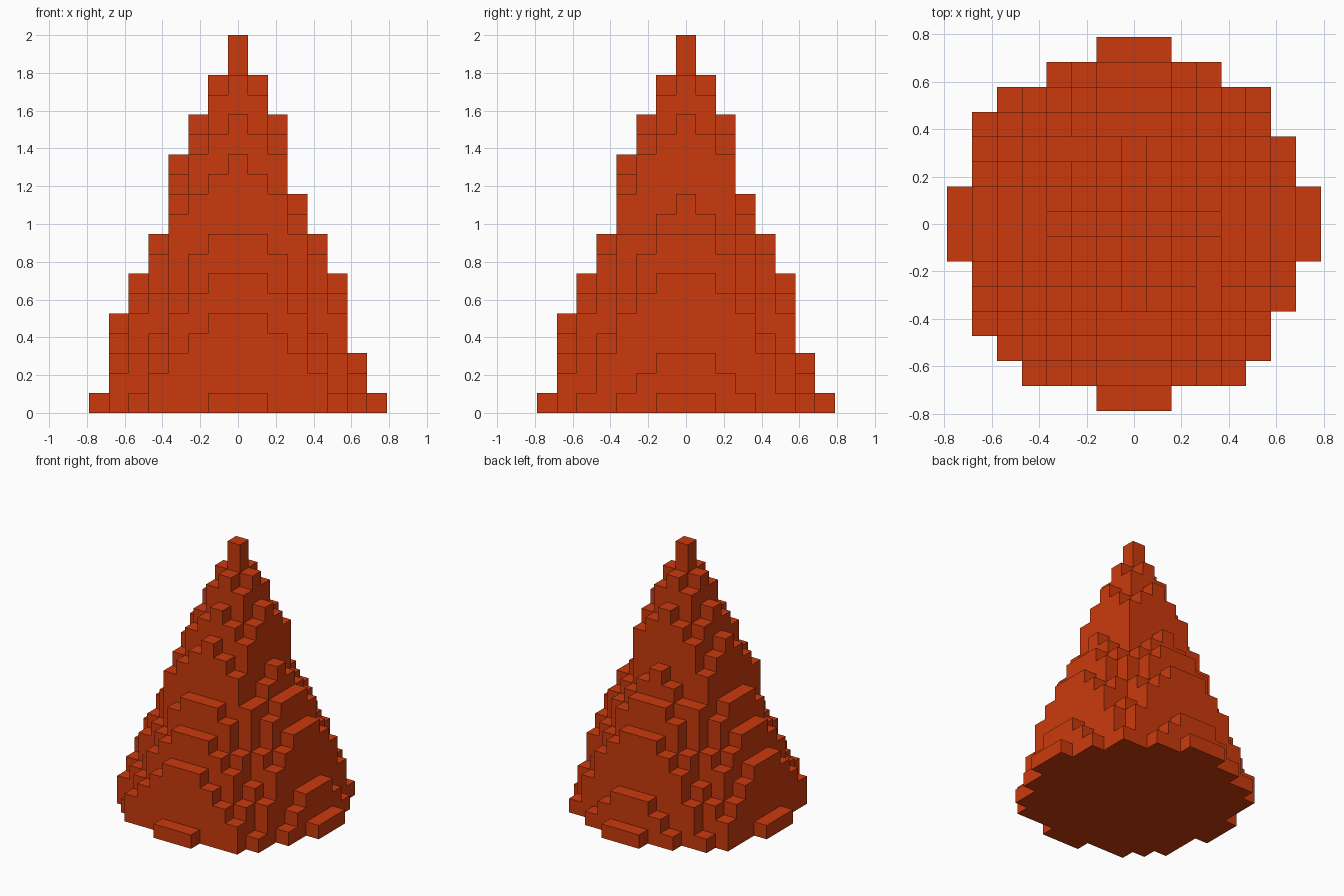
import bpy, bmesh, math
from mathutils import Vector

if "Cube" in bpy.data.objects:
    bpy.data.objects.remove(bpy.data.objects["Cube"])

LAYERS = 19            # cone is 19 blocks tall
CELL = 2.0 / LAYERS    # block edge length
SLOPE = 8 / 3          # blocks of height lost per block of radius

# Height in blocks on the axis, by distance from the centre (left/front, right/back)
AXIS_LOW = [19, 17, 15, 13, 9, 7, 5, 1]
AXIS_HIGH = [19, 17, 15, 11, 9, 7, 3, 1]


def axis_height(v):
    return (AXIS_LOW if v < 0 else AXIS_HIGH)[abs(v)]


def column_height(i, j):
    n = max(abs(i), abs(j))
    dominant = [axis_height(v) for v in (i, j) if abs(v) == n]
    base = sum(dominant) / len(dominant)
    return math.floor(base - SLOPE * (math.hypot(i, j) - n) + 0.4)


# Blocks that fill the cone
cells = {(i, j, k)
         for i in range(-7, 8) for j in range(-7, 8)
         for k in range(max(0, column_height(i, j)))}

# Outer skin of the blocks
bm = bmesh.new()
for c in cells:
    centre = Vector((c[0], c[1], c[2] + 0.5))
    for axis in range(3):
        for sign in (-1, 1):
            near = list(c)
            near[axis] += sign
            if tuple(near) in cells:
                continue
            n, u, v = Vector(), Vector(), Vector()
            n[axis] = sign * 0.5
            u[(axis + 1) % 3] = 0.5
            v[(axis + 2) % 3] = 0.5 * sign
            corners = (-u - v, u - v, u + v, -u + v)
            bm.faces.new([bm.verts.new((centre + n + p) * CELL) for p in corners])
bmesh.ops.remove_doubles(bm, verts=bm.verts, dist=0.001)

mesh = bpy.data.meshes.new("blocky_cone")
bm.to_mesh(mesh)
bm.free()
orange = bpy.data.materials.new("burnt_orange")
orange.diffuse_color = (0.60, 0.042, 0.004, 1)
orange.use_nodes = True
orange.node_tree.nodes["Principled BSDF"].inputs["Base Color"].default_value = orange.diffuse_color
mesh.materials.append(orange)
cone = bpy.data.objects.new("blocky_cone", mesh)
bpy.context.collection.objects.link(cone)
